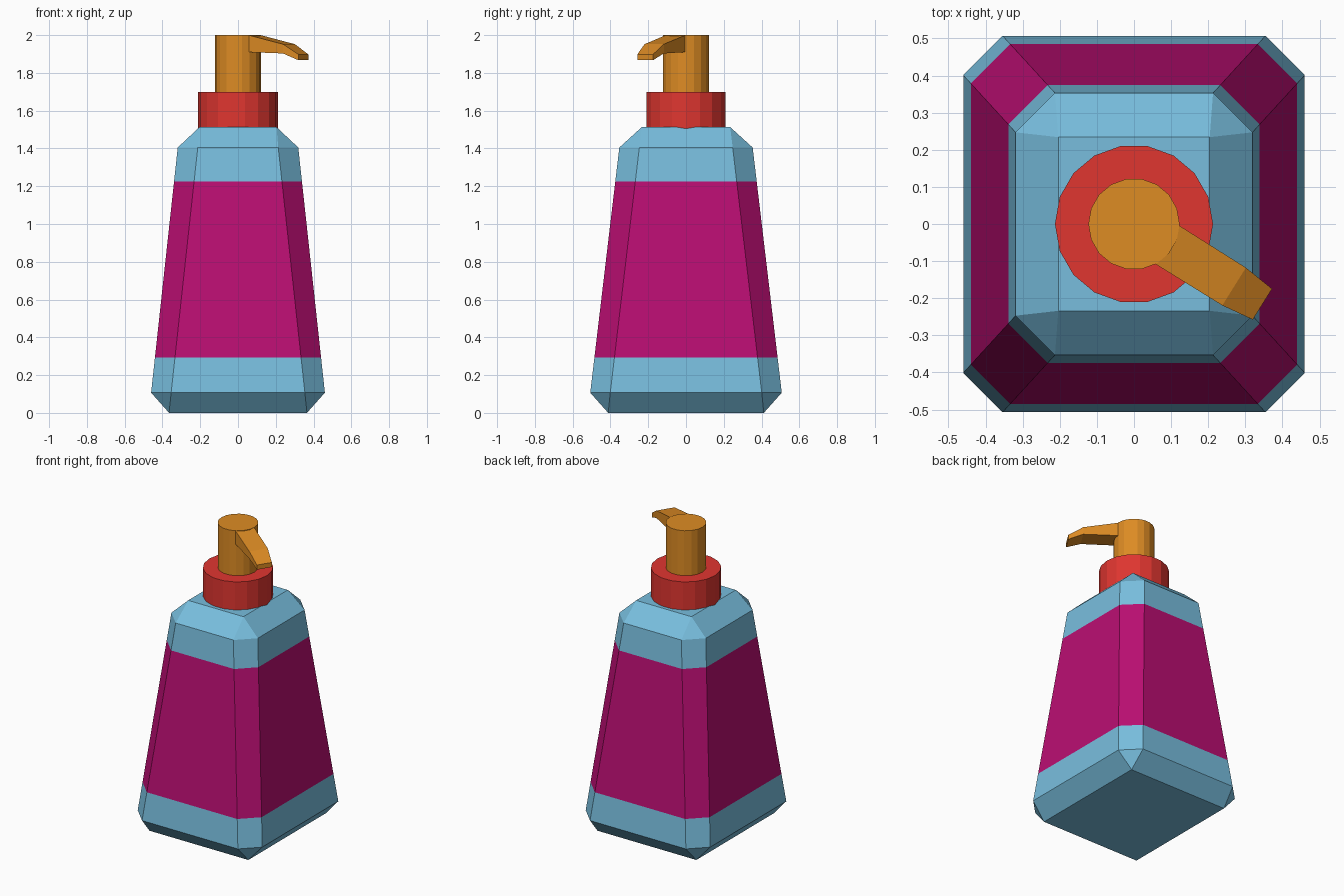
import bpy, bmesh, math
from mathutils import Matrix

if "Cube" in bpy.data.objects:
    bpy.data.objects.remove(bpy.data.objects["Cube"])


def material(name, rgb):
    m = bpy.data.materials.new(name)
    lin = [(c / 255 / 12.92) if c < 10 else ((c / 255 + 0.055) / 1.055) ** 2.4 for c in rgb]
    m.diffuse_color = (*lin, 1)
    m.use_nodes = True
    m.node_tree.nodes["Principled BSDF"].inputs["Base Color"].default_value = m.diffuse_color
    return m


BLUE = material("light_blue", (120, 190, 222))
PINK = material("magenta", (186, 14, 114))
RED = material("red", (224, 54, 48))
ORANGE = material("orange", (222, 140, 36))


def finish(bm, name, mats):
    bmesh.ops.remove_doubles(bm, verts=bm.verts, dist=1e-4)
    bmesh.ops.recalc_face_normals(bm, faces=bm.faces)
    me = bpy.data.meshes.new(name)
    bm.to_mesh(me)
    bm.free()
    for m in mats:
        me.materials.append(m)
    ob = bpy.data.objects.new(name, me)
    bpy.context.collection.objects.link(ob)
    return ob


def loft(rings):
    """Join equal-length rings of points with quads and cap both ends."""
    bm = bmesh.new()
    loops = [[bm.verts.new(p) for p in r] for r in rings]
    n = len(rings[0])
    for a, b in zip(loops, loops[1:]):
        for i in range(n):
            j = (i + 1) % n
            bm.faces.new((a[i], a[j], b[j], b[i]))
    bm.faces.new(loops[0][::-1])
    bm.faces.new(loops[-1])
    return bm


def octagon(x, y, c, z):
    """Rectangle with corners cut by c (c = 0 gives doubled corners)."""
    return [(x, y - c, z), (x - c, y, z), (c - x, y, z), (-x, y - c, z),
            (-x, c - y, z), (c - x, -y, z), (x - c, -y, z), (x, c - y, z)]


# Bottle: tapered block with cut corners, label band between two heights
Z0, Z1 = 0.107, 1.405
LABEL = (0.293, 1.225)


def wall(z):
    t = (z - Z0) / (Z1 - Z0)
    return octagon(0.46 - 0.141 * t, 0.507 - 0.154 * t, 0.106, z)


bm = loft([octagon(0.365, 0.412, 0, 0), wall(Z0), wall(LABEL[0]),
           wall(LABEL[1]), wall(Z1), octagon(0.204, 0.234, 0, 1.513)])
for f in bm.faces:
    z = f.calc_center_median().z
    f.material_index = int(LABEL[0] < z < LABEL[1])
finish(bm, "bottle", [BLUE, PINK])


# Collar and pump stem: 18-sided cylinders
def cylinder(name, r, z0, z1, mat):
    ring = [(r * math.cos(math.tau * i / 18), r * math.sin(math.tau * i / 18)) for i in range(18)]
    finish(loft([[(x, y, z) for x, y in ring] for z in (z0, z1)]), name, [mat])


cylinder("collar", 0.213, 1.495, 1.70, RED)
cylinder("pump_stem", 0.123, 1.69, 2.0, ORANGE)

# Nozzle: drooping spout; sections are (distance, half width, bottom, top)
sections = [(0.103, 0.061, 1.91, 2.0), (0.318, 0.06, 1.903, 1.952), (0.408, 0.049, 1.867, 1.898)]
bm = loft([[(u, -w, lo), (u, w, lo), (u, w, hi), (u, -w, hi)] for u, w, lo, hi in sections])
bmesh.ops.transform(bm, matrix=Matrix.Rotation(math.radians(-32), 4, 'Z'), verts=bm.verts)
finish(bm, "nozzle", [ORANGE])
